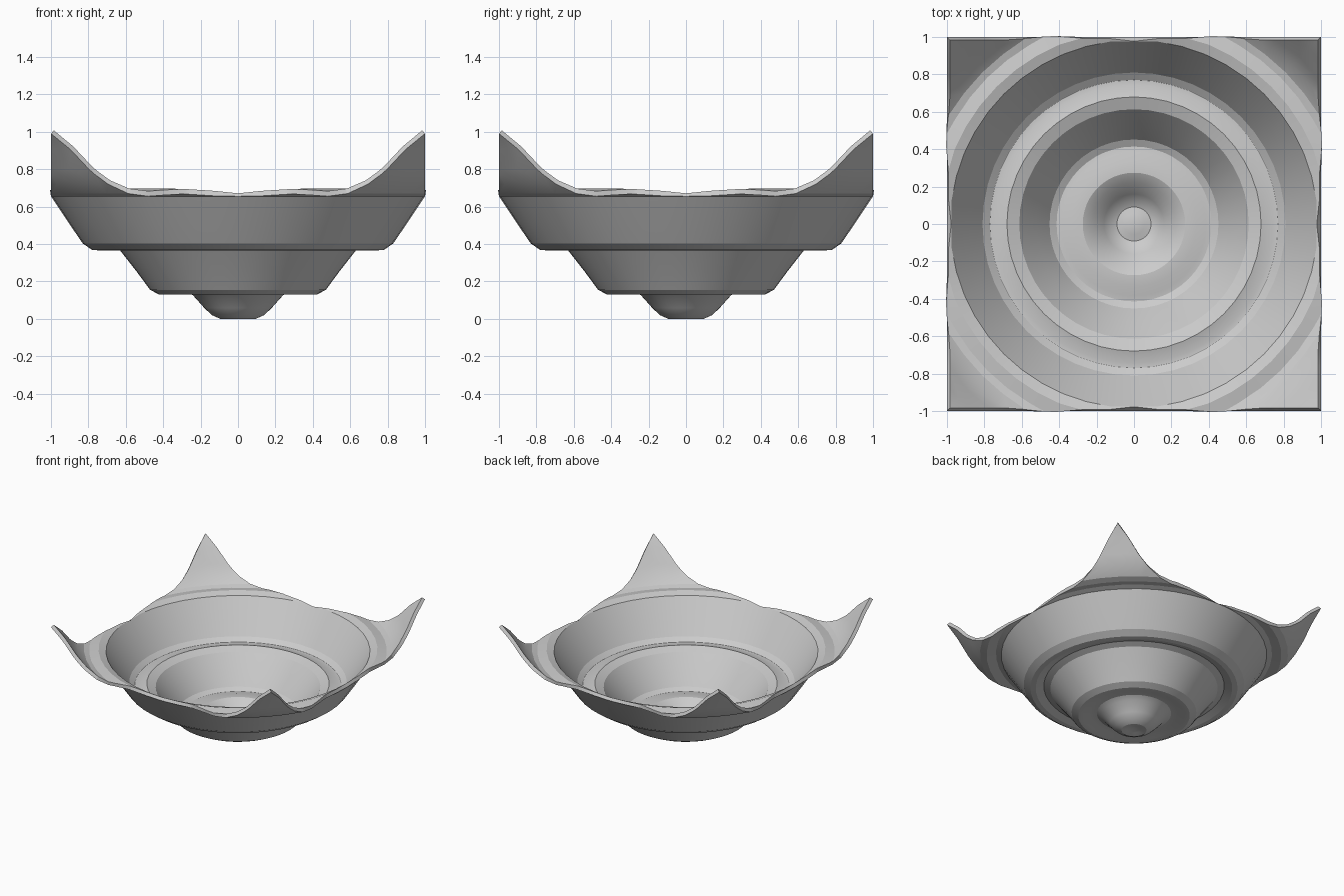
import bpy, bmesh
from math import pi
from mathutils import Vector

if "Cube" in bpy.data.objects:
    bpy.data.objects.remove(bpy.data.objects["Cube"])

SEGMENTS = 48
THICKNESS = 0.028

# Rippled profile of the underside: radius, height
profile = [(0, .02), (.05, .008), (.095, 0), (.14, .02), (.18, .058), (.24, .125),
           (.28, .147), (.33, .145), (.38, .132), (.42, .129), (.47, .155),
           (.54, .25), (.63, .365), (.68, .385), (.74, .366), (.78, .368),
           (.83, .403), (.90, .505), (1.0, .655), (1.04, .668), (1.11, .655),
           (1.16, .67), (1.22, .72), (1.28, .80), (1.345, .905), (1.414, .99),
           (1.46, 1.03)]

# Spin the profile into a rippled disc
bm = bmesh.new()
verts = [bm.verts.new((r, 0, z)) for r, z in profile]
edges = [bm.edges.new(pair) for pair in zip(verts, verts[1:])]
bmesh.ops.spin(bm, geom=verts + edges, cent=(0, 0, 0), axis=(0, 0, 1),
               angle=2 * pi, steps=SEGMENTS)
bmesh.ops.remove_doubles(bm, verts=bm.verts[:], dist=0.0005)

# Trim the disc to a square, which leaves four raised corners
for side in (Vector((1, 0, 0)), Vector((-1, 0, 0)), Vector((0, 1, 0)), Vector((0, -1, 0))):
    bmesh.ops.bisect_plane(bm, geom=bm.verts[:] + bm.edges[:] + bm.faces[:],
                           plane_co=side, plane_no=side, clear_outer=True)
bmesh.ops.remove_doubles(bm, verts=bm.verts[:], dist=0.0005)

# Point all faces upward so the wall grows to the inside
for f in bm.faces:
    f.normal_update()
    if f.normal.z < 0:
        f.normal_flip()

mesh = bpy.data.meshes.new("rippled_bowl")
bm.to_mesh(mesh)
bm.free()
bowl = bpy.data.objects.new("rippled_bowl", mesh)
bpy.context.collection.objects.link(bowl)

# Wall thickness
wall = bowl.modifiers.new("wall", 'SOLIDIFY')
wall.thickness = THICKNESS
wall.offset = 1

# Soft ripples with a crisp rim
bpy.context.view_layer.objects.active = bowl
bowl.select_set(True)
bpy.ops.object.modifier_apply(modifier=wall.name)
bpy.ops.object.shade_smooth_by_angle(angle=pi / 9)
